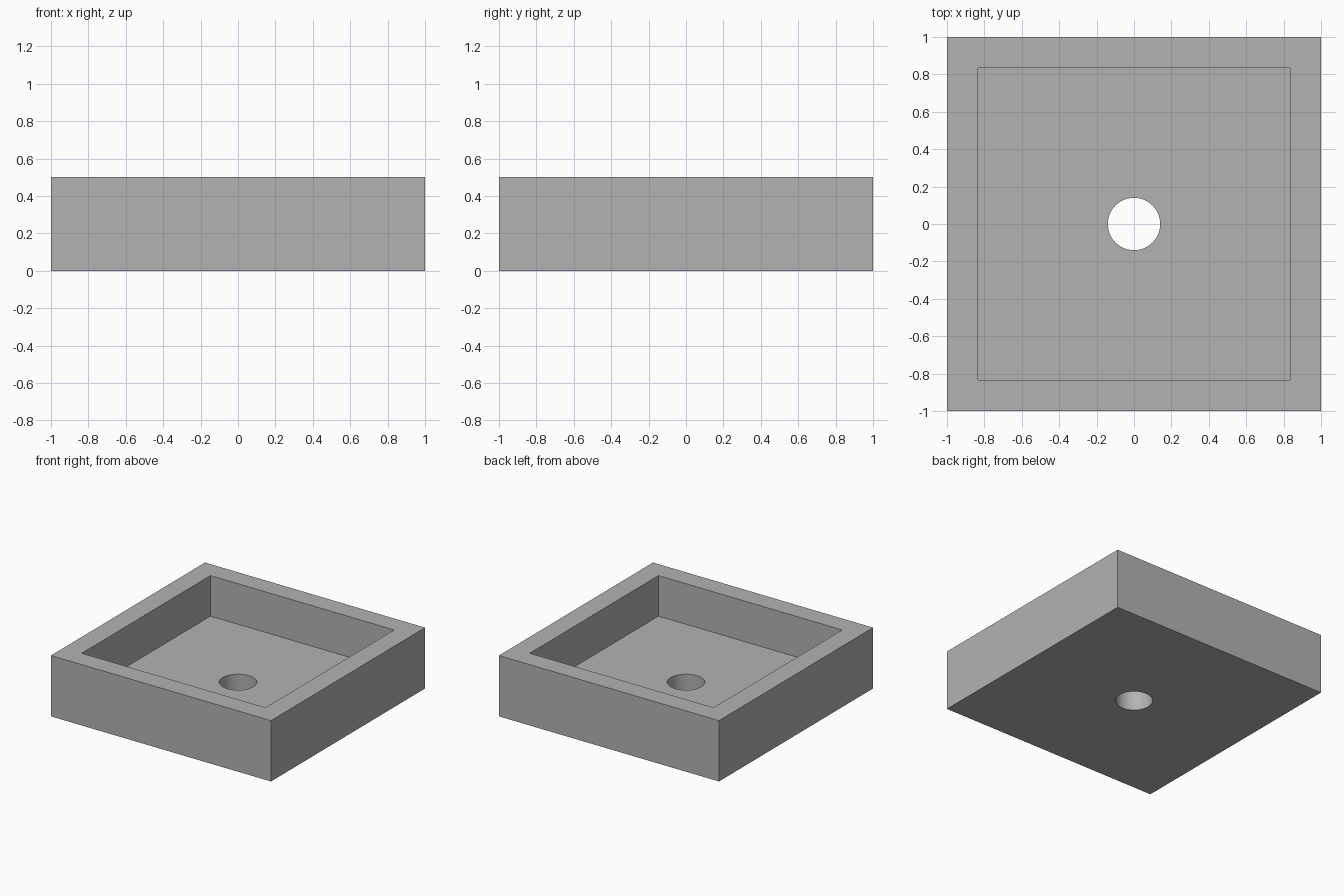
import bpy

HEIGHT = 0.5
FLOOR = 0.167
POCKET = 1.67
HOLE_RADIUS = 0.14

cube = bpy.data.objects.get("Cube")
if cube:
    bpy.data.objects.remove(cube, do_unlink=True)

grey = bpy.data.materials.new("plain grey")
grey.use_nodes = True
colour = (0.45, 0.45, 0.45, 1)
grey.diffuse_color = colour
grey.node_tree.nodes["Principled BSDF"].inputs["Base Color"].default_value = colour


def box(name, width, bottom, top):
    bpy.ops.mesh.primitive_cube_add(size=1, location=(0, 0, (bottom + top) / 2))
    ob = bpy.context.object
    ob.name = name
    ob.scale = (width, width, top - bottom)
    bpy.ops.object.transform_apply(location=True, rotation=False, scale=True)
    ob.data.materials.append(grey)
    return ob


def cut(target, cutter):
    mod = target.modifiers.new(cutter.name, "BOOLEAN")
    mod.operation = "DIFFERENCE"
    mod.solver = "EXACT"
    mod.object = cutter
    bpy.context.view_layer.objects.active = target
    bpy.ops.object.modifier_apply(modifier=mod.name)
    bpy.data.objects.remove(cutter, do_unlink=True)


# Square tray block
tray = box("tray", 2, 0, HEIGHT)

# Open square pocket
cut(tray, box("pocket_cutter", POCKET, FLOOR, HEIGHT + 1))

# Round drain hole through the floor
bpy.ops.mesh.primitive_cylinder_add(vertices=64, radius=HOLE_RADIUS, depth=1)
hole = bpy.context.object
hole.name = "hole_cutter"
hole.data.materials.append(grey)
cut(tray, hole)

# Smooth hole wall, sharp box edges
bpy.ops.object.select_all(action="DESELECT")
tray.select_set(True)
bpy.context.view_layer.objects.active = tray
bpy.ops.object.shade_smooth_by_angle()
